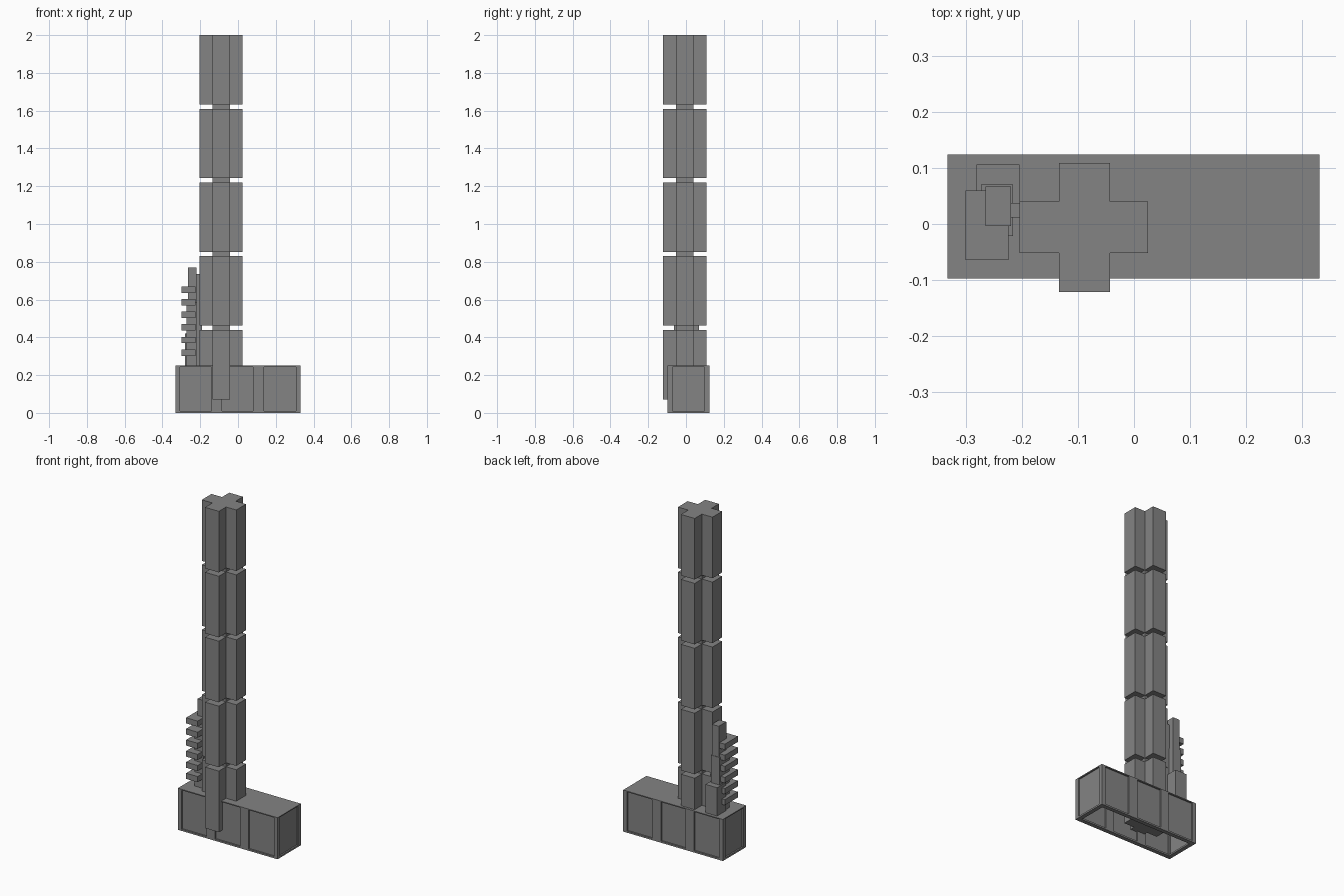
import bpy
import bmesh

cube = bpy.data.objects.get("Cube")
if cube:
    bpy.data.objects.remove(cube, do_unlink=True)

# Single concrete colour
GREY = (0.23, 0.23, 0.23, 1)
mat = bpy.data.materials.new("concrete grey")
mat.use_nodes = True
mat.diffuse_color = GREY
bsdf = mat.node_tree.nodes["Principled BSDF"]
bsdf.inputs["Base Color"].default_value = GREY
bsdf.inputs["Roughness"].default_value = 0.8


def prism(name, outline, z0, z1):
    """Extrude a flat outline from z0 to z1."""
    bm = bmesh.new()
    face = bm.faces.new([bm.verts.new((x, y, z0)) for x, y in outline])
    ext = bmesh.ops.extrude_face_region(bm, geom=[face])
    verts = [g for g in ext["geom"] if isinstance(g, bmesh.types.BMVert)]
    bmesh.ops.translate(bm, verts=verts, vec=(0, 0, z1 - z0))
    bmesh.ops.recalc_face_normals(bm, faces=bm.faces)
    mesh = bpy.data.meshes.new(name)
    bm.to_mesh(mesh)
    bm.free()
    mesh.materials.append(mat)
    obj = bpy.data.objects.new(name, mesh)
    bpy.context.collection.objects.link(obj)
    return obj


def box(name, x0, x1, y0, y1, z0, z1):
    return prism(name, [(x0, y0), (x1, y0), (x1, y1), (x0, y1)], z0, z1)


# Podium: hollow, open underneath, with framed panels
X0, X1, Y0, Y1, H = -0.332, 0.331, -0.097, 0.124, 0.25
POST, SILL, CAP = 0.025, 0.01, 0.244
box("podium_roof", X0, X1, Y0, Y1, CAP, H)
for side, y in (("front", Y0), ("back", Y1 - POST)):
    for i, (a, b) in enumerate([(X0, -0.307), (-0.14, -0.085), (0.08, 0.138), (0.306, X1)]):
        box(f"podium_{side}_post_{i}", a, b, y, y + POST, 0, CAP)
    box(f"podium_{side}_sill", X0 + POST, X1 - POST, y, y + POST, 0, SILL)
    box(f"podium_{side}_panels", X0 + POST, X1 - POST, y + 0.009, y + 0.016, SILL, CAP)
for side, x in (("right", X0), ("left", X1 - POST)):
    box(f"podium_{side}_sill", x, x + POST, Y0 + POST, Y1 - POST, 0, SILL)
    box(f"podium_{side}_panel", x + 0.009, x + 0.016, Y0 + POST, Y1 - POST, SILL, CAP)

# Main tower: stacked cross-shaped blocks around a slim core
ax0, ax1, ay0, ay1 = -0.204, 0.025, -0.121, 0.109
cx0, cx1, cy0, cy1 = -0.134, -0.043, -0.052, 0.040
cross = [(cx0, ay0), (cx1, ay0), (cx1, cy0), (ax1, cy0), (ax1, cy1), (cx1, cy1),
         (cx1, ay1), (cx0, ay1), (cx0, cy1), (ax0, cy1), (ax0, cy0), (cx0, cy0)]
for i in range(5):
    z = 0.072 + 0.3903 * i
    prism(f"tower_block_{i}", cross, z, z + 0.367)
    if i:
        box(f"tower_neck_{i}", cx0, cx1, cy0, cy1, z - 0.024, z)

# Annex tower beside it, with stacked balconies
box("annex_low_block", -0.281, -0.204, 0.022, 0.106, H, 0.42)
box("annex_middle_block", -0.273, -0.216, -0.021, 0.070, H, 0.585)
box("annex_shaft", -0.265, -0.219, -0.004, 0.067, H, 0.77)
box("annex_link", -0.222, -0.190, 0.012, 0.037, H, 0.735)
for i in range(6):
    z = 0.302 + 0.0667 * i
    box(f"annex_balcony_{i}", -0.300, -0.224, -0.064, 0.060, z, z + 0.034)
